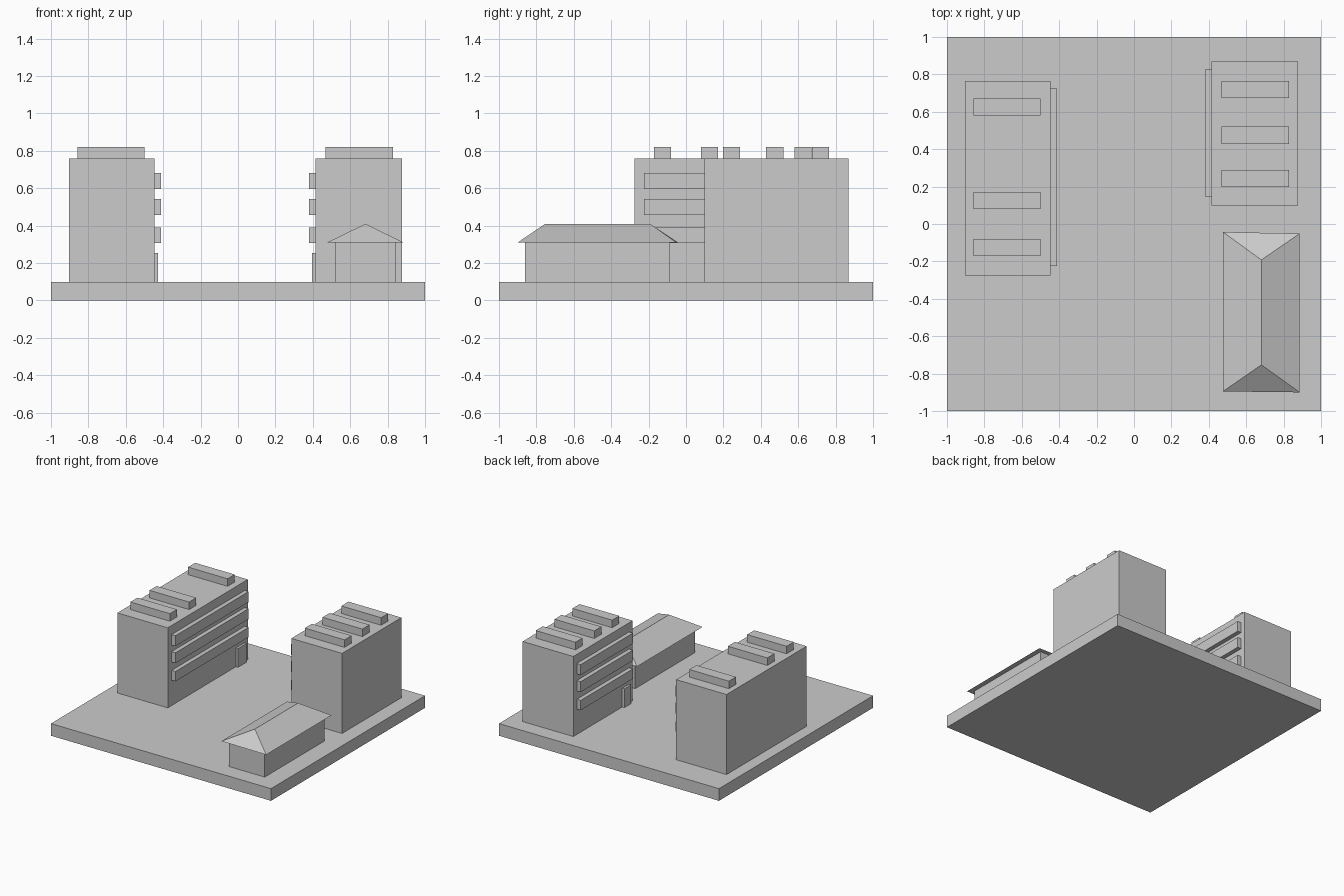
import bpy, bmesh

if "Cube" in bpy.data.objects:
    bpy.data.objects.remove(bpy.data.objects["Cube"])


def make(name, verts, faces):
    mesh = bpy.data.meshes.new(name)
    mesh.from_pydata(verts, [], faces)
    bm = bmesh.new()
    bm.from_mesh(mesh)
    bmesh.ops.recalc_face_normals(bm, faces=bm.faces)
    bm.to_mesh(mesh)
    bm.free()
    obj = bpy.data.objects.new(name, mesh)
    bpy.context.collection.objects.link(obj)
    return obj


def box(name, x, y, z):
    verts = [(a, b, c) for a in x for b in y for c in z]
    faces = [(0, 1, 3, 2), (4, 6, 7, 5), (0, 4, 5, 1),
             (2, 3, 7, 6), (0, 2, 6, 4), (1, 5, 7, 3)]
    return make(name, verts, faces)


GROUND, ROOF = 0.098, 0.758


def apartment(name, x, y, wall, side, unit_x, unit_ys, balcony_y, door_y):
    """Block whose balconies and door stick out of x = wall towards side."""
    box(name + "_block", x, y, (GROUND, ROOF))
    # rooftop units
    for i, cy in enumerate(unit_ys):
        box(f"{name}_roof_unit_{i + 1}", unit_x, (cy - 0.046, cy + 0.046), (ROOF, 0.82))
    # balconies, one per upper floor
    inner = wall - side * 0.01
    for i, z in enumerate([(0.308, 0.389), (0.457, 0.543), (0.597, 0.683)]):
        box(f"{name}_balcony_{i + 1}", sorted((inner, wall + side * 0.035)), balcony_y, z)
    # entrance
    box(name + "_door", sorted((inner, wall + side * 0.019)), door_y, (GROUND, 0.254))


# ground slab
box("base_slab", (-1, 1), (-1, 1), (0, 0.1))

# two apartment blocks facing each other
apartment("left_building", (-0.904, -0.446), (-0.275, 0.765), -0.446, 1,
          (-0.859, -0.5), (-0.125, 0.125, 0.625), (-0.225, 0.725), (0.61, 0.722))
apartment("right_building", (0.415, 0.876), (0.1, 0.87), 0.415, -1,
          (0.469, 0.83), (0.243, 0.475, 0.719), (0.146, 0.825), (0.147, 0.235))

# small house with hipped roof
box("house_walls", (0.522, 0.845), (-0.86, -0.086), (GROUND, 0.312))
eave, ridge = 0.31, 0.41
make("house_roof",
     [(0.476, -0.895, eave), (0.886, -0.9, eave), (0.886, -0.051, eave), (0.476, -0.043, eave),
      (0.681, -0.753, ridge), (0.681, -0.192, ridge)],
     [(3, 2, 1, 0), (0, 1, 4), (1, 2, 5, 4), (2, 3, 5), (3, 0, 4, 5)])
